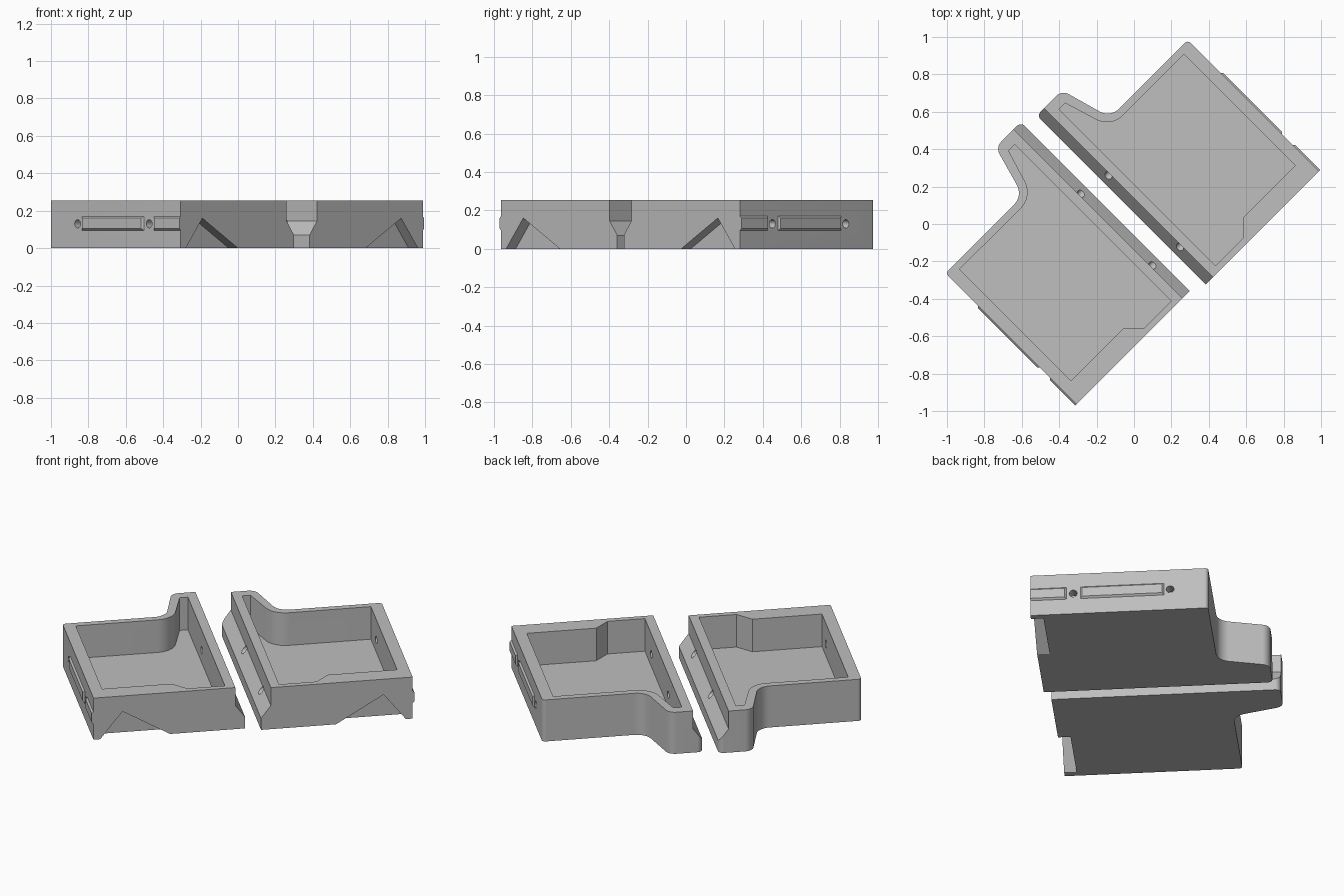
import bpy, bmesh, math
from mathutils import Matrix, Vector

if "Cube" in bpy.data.objects:
    bpy.data.objects.remove(bpy.data.objects["Cube"])

H = 0.255          # tray height
FACE = -0.898      # outer long side
HOLES = (-0.315, 0.226)
ROT = Matrix.Rotation(-math.pi / 4, 4, 'Z')

grey = bpy.data.materials.new("plain grey")
grey.diffuse_color = (0.52, 0.52, 0.52, 1)
grey.use_nodes = True
grey.node_tree.nodes["Principled BSDF"].inputs["Base Color"].default_value = grey.diffuse_color


def rounded(points, steps=8):
    """Outline from (x, y, corner radius) points."""
    out = []
    for i, (x, y, r) in enumerate(points):
        p = Vector((x, y))
        if r == 0:
            out.append(p)
            continue
        a = (Vector(points[i - 1][:2]) - p).normalized()
        b = (Vector(points[(i + 1) % len(points)][:2]) - p).normalized()
        half = a.angle(b) / 2
        centre = p + (a + b).normalized() * (r / math.sin(half))
        start = p + a * (r / math.tan(half)) - centre
        end = p + b * (r / math.tan(half)) - centre
        for k in range(steps + 1):
            t = k / steps
            out.append(centre + (start.lerp(end, t)).normalized() * r)
    return out


def prism(name, rings):
    """Closed solid from two matching rings of 3D points."""
    bm = bmesh.new()
    lo, hi = [[bm.verts.new(p) for p in ring] for ring in rings]
    n = len(lo)
    bm.faces.new(lo)
    bm.faces.new(hi)
    for i in range(n):
        j = (i + 1) % n
        bm.faces.new((lo[i], lo[j], hi[j], hi[i]))
    bmesh.ops.recalc_face_normals(bm, faces=bm.faces)
    mesh = bpy.data.meshes.new(name)
    bm.to_mesh(mesh)
    bm.free()
    obj = bpy.data.objects.new(name, mesh)
    bpy.context.collection.objects.link(obj)
    return obj


def upright(name, outline, z0, z1):
    return prism(name, [[(p[0], p[1], z) for p in outline] for z in (z0, z1)])


def crosswise(name, profile, x0, x1):
    return prism(name, [[(x, p[0], p[1]) for p in profile] for x in (x0, x1)])


def cut(obj, cutter):
    bpy.context.view_layer.objects.active = obj
    mod = obj.modifiers.new("cut", 'BOOLEAN')
    mod.operation = 'DIFFERENCE'
    mod.solver = 'EXACT'
    mod.object = cutter
    bpy.ops.object.modifier_apply(modifier=mod.name)
    bpy.data.objects.remove(cutter)


def place(obj, right):
    """Turn a part into position, mirrored across the gap for the right tray."""
    m = ROT
    if right:
        m = ROT @ Matrix.Translation((0.035, 0, 0)) @ Matrix.Diagonal((1, -1, 1, 1))
    obj.data.transform(m)
    if right:
        obj.data.flip_normals()
    obj.data.materials.clear()
    obj.data.materials.append(grey)
    bpy.ops.object.select_all(action='DESELECT')
    obj.select_set(True)
    bpy.context.view_layer.objects.active = obj
    bpy.ops.object.shade_smooth_by_angle(angle=math.radians(30))


outer = rounded([(-0.527, FACE, 0.02), (0.465, FACE, 0), (0.465, -0.042, 0),
                 (-0.813, -0.042, 0.03), (-0.813, -0.233, 0.055), (-0.527, -0.313, 0.087)])
inner = rounded([(-0.488, -0.83, 0), (0.354, -0.83, 0), (0.354, -0.438, 0),
                 (0.431, -0.361, 0), (0.431, -0.15, 0), (-0.752, -0.15, 0),
                 (-0.752, -0.197, 0), (-0.487, -0.278, 0.12)])

for right in (False, True):
    side = "right" if right else "left"
    # tray body with its rounded tab
    tray = upright(side + "_tray", outer, 0, H)
    # sloped ledge along the gap
    cut(tray, crosswise("ledge_cutter", [(-0.042, 0.07), (-0.097, 0.145), (-0.097, 0.4),
                                         (0.1, 0.4), (0.1, 0.07)], -1, 1))
    # pocket
    cut(tray, upright("pocket_cutter", inner, 0.055, 0.5))
    # triangular notch under the end wall
    cut(tray, crosswise("notch_cutter", [(-0.86, 0), (-0.734, 0.16), (-0.465, 0),
                                         (-0.465, -0.1), (-0.86, -0.1)], 0.395, 0.6))
    # screw holes through both long walls
    for x in HOLES:
        ring = [(x + 0.022 * math.cos(k * math.tau / 20), 0.13 + 0.022 * math.sin(k * math.tau / 20))
                for k in range(20)]
        cut(tray, prism("hole_cutter", [[(a, y, z) for a, z in ring] for y in (-1.2, 0.3)]))
    place(tray, right)

    # raised rails with chamfered edges on the outer side
    for i, (x0, x1, end) in enumerate(((-0.28, 0.186, 0.01), (0.264, 0.465, 0))):
        base = [(x0, 0.095), (x1, 0.095), (x1, 0.17), (x0, 0.17)]
        top = [(x0 + 0.01, 0.105), (x1 - end, 0.105), (x1 - end, 0.16), (x0 + 0.01, 0.16)]
        rail = prism(f"{side}_rail_{i + 1}", [[(x, FACE, z) for x, z in base],
                                              [(x, FACE - 0.01, z) for x, z in top]])
        place(rail, right)
